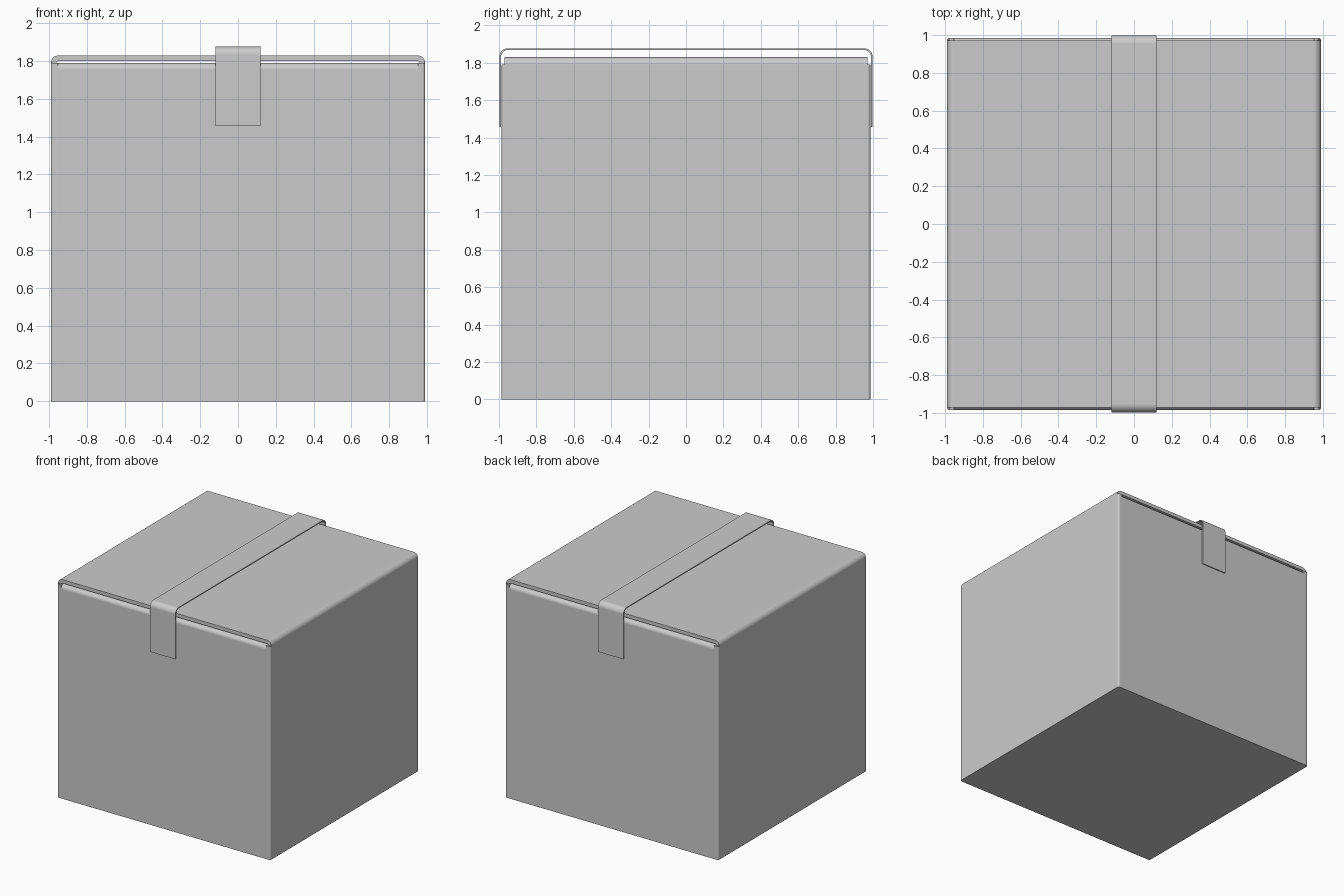
import bpy, bmesh
from math import pi, sin, cos, radians

if "Cube" in bpy.data.objects:
    bpy.data.objects.remove(bpy.data.objects["Cube"])


def finish(bm, name, thick):
    """Turn a one-sided sheet into a solid of the given thickness, crisply shaded."""
    mesh = bpy.data.meshes.new(name)
    bm.to_mesh(mesh)
    bm.free()
    obj = bpy.data.objects.new(name, mesh)
    bpy.context.collection.objects.link(obj)
    bpy.ops.object.select_all(action='DESELECT')
    obj.select_set(True)
    bpy.context.view_layer.objects.active = obj
    solid = obj.modifiers.new("thickness", 'SOLIDIFY')
    solid.thickness = thick
    solid.offset = -1
    bpy.ops.object.modifier_apply(modifier=solid.name)
    bpy.ops.object.shade_smooth_by_angle(angle=radians(35))
    flat = obj.modifiers.new("flat_panels", 'WEIGHTED_NORMAL')
    flat.keep_sharp = True


def arc(cx, cy, r, start=0.0, n=8):
    angles = (start + i * pi / 2 / n for i in range(n + 1))
    return [(cx + r * cos(a), cy + r * sin(a)) for a in angles]


def strip(bm, rows):
    """Skin neighbouring rows of vertices."""
    for p, q in zip(rows, rows[1:]):
        for i in range(len(p) - 1):
            bm.faces.new((p[i], p[i + 1], q[i + 1], q[i]))


# Carton: one continuous sheet of card, walls running into the folded flaps
X, Y, END_W, CORNER = 0.99, 0.986, 0.952, 0.015
FOLD_Z, RIM_Z = 1.755, 1.79
outline = []
for k, (sx, sy) in enumerate(((1, 1), (-1, 1), (-1, -1), (1, -1))):
    corner = arc(sx * (X - CORNER), sy * (Y - CORNER), CORNER, k * pi / 2, 4)
    notch = (sx * END_W, sy * Y)
    outline += corner + [notch] if k % 2 == 0 else [notch] + corner

bm = bmesh.new()
base, low = [[bm.verts.new((x, y, z)) for x, y in outline] for z in (0, FOLD_Z)]
strip(bm, [base + base[:1], low + low[:1]])
bm.faces.new(base[::-1])
rim = {}


def rim_vert(v):
    if v not in rim:
        rim[v] = bm.verts.new((v.co.x, v.co.y, RIM_Z))
    return rim[v]


for a, b in zip(low, low[1:] + low[:1]):
    if abs(a.co.y - b.co.y) < 1e-5 and abs(a.co.x - b.co.x) > 1:
        # Inner end flap, tucked under
        s = 1 if a.co.y > 0 else -1
        path = arc(Y - 0.035, FOLD_Z, 0.035)[1:] + [(0.35, FOLD_Z + 0.035)]
        strip(bm, [[a, b]] + [[bm.verts.new((v.co.x, s * u, z)) for v in (a, b)]
                              for u, z in path])
        continue
    # Upright rim at the corners and side walls
    ra, rb = rim_vert(a), rim_vert(b)
    strip(bm, [[a, b], [ra, rb]])
    if abs(a.co.y - b.co.y) > 1:
        # Top flap, meeting its partner along the middle
        s = 1 if a.co.x > 0 else -1
        path = arc(X - 0.04, RIM_Z, 0.04)[1:] + [(0.002, RIM_Z + 0.04)]
        strip(bm, [[ra, rb]] + [[bm.verts.new((s * u, v.co.y, z)) for v in (ra, rb)]
                                for u, z in path])
finish(bm, "carton", 0.03)

# Packing tape over the seam, hanging down front and back
side = [(0.998, 1.457)] + arc(0.953, 1.832, 0.045)
path = side + [(-u, z) for u, z in reversed(side)]
bm = bmesh.new()
strip(bm, [[bm.verts.new((x, u, z)) for x in (0.118, -0.118)] for u, z in path])
finish(bm, "packing_tape", 0.009)
